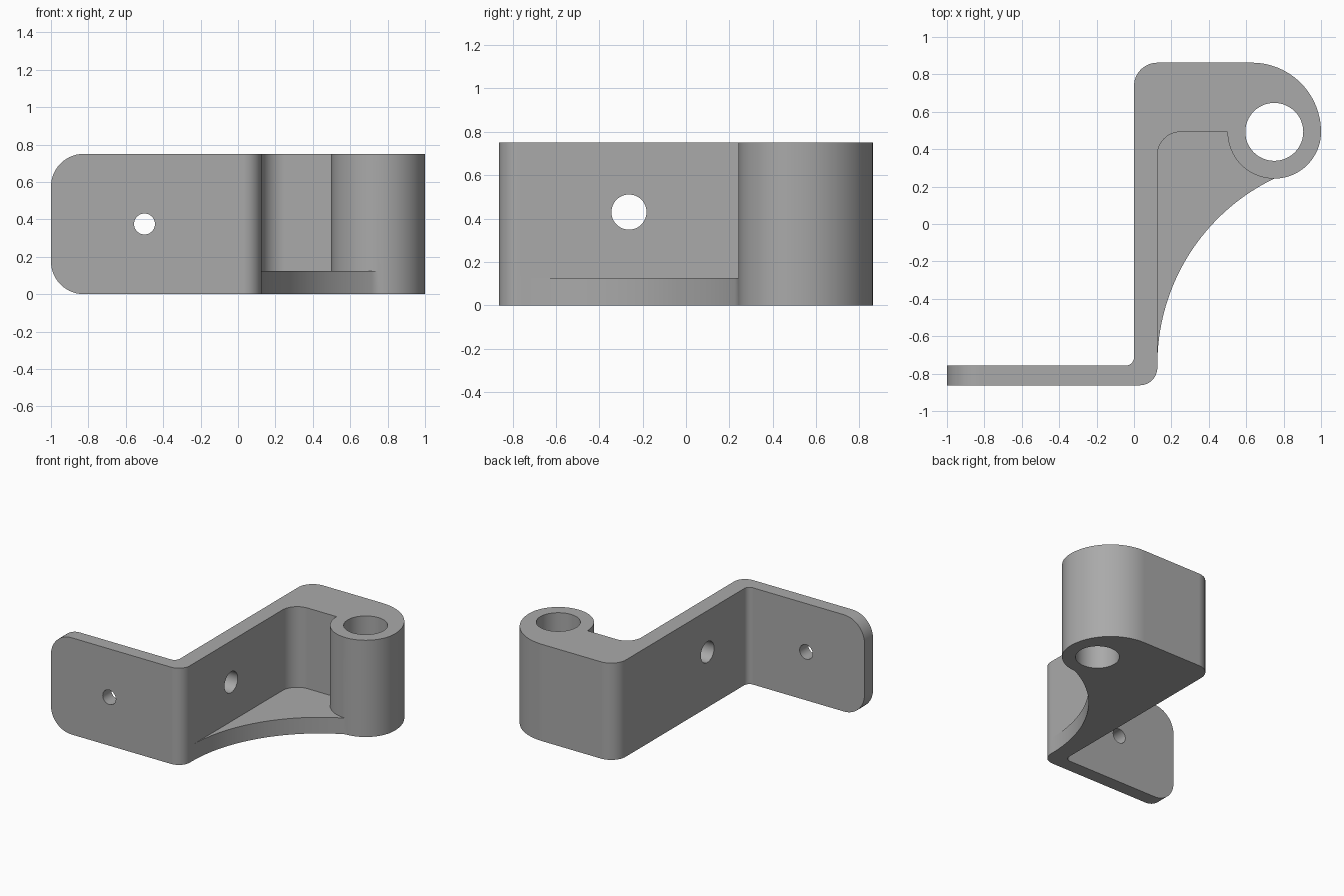
import bpy, bmesh
from math import radians, sin, cos, pi, atan2
from mathutils import Matrix

if "Cube" in bpy.data.objects:
    bpy.data.objects.remove(bpy.data.objects["Cube"])

HEIGHT, BACK = 0.75, 0.8625
PIVOT = (0.75, 0.4925)
BOSS_R = 0.25
ARM = 0.125


def arc(cx, cy, r, start, end, steps=12):
    angles = [radians(start + (end - start) * i / steps) for i in range(steps + 1)]
    return [(cx + r * cos(a), cy + r * sin(a)) for a in angles]


def extrude(name, profile, z0, z1):
    bm = bmesh.new()
    face = bm.faces.new([bm.verts.new((x, y, z0)) for x, y in profile])
    top = bmesh.ops.extrude_face_region(bm, geom=[face])["geom"]
    bmesh.ops.translate(bm, vec=(0, 0, z1 - z0),
                        verts=[v for v in top if isinstance(v, bmesh.types.BMVert)])
    bmesh.ops.recalc_face_normals(bm, faces=bm.faces)
    return finish(name, bm)


def finish(name, bm):
    mesh = bpy.data.meshes.new(name)
    bm.to_mesh(mesh)
    bm.free()
    obj = bpy.data.objects.new(name, mesh)
    bpy.context.collection.objects.link(obj)
    return obj


def drill(name, radius, depth, location, axis):
    bm = bmesh.new()
    turn = {"X": Matrix.Rotation(pi / 2, 4, "Y"), "Y": Matrix.Rotation(pi / 2, 4, "X"),
            "Z": Matrix.Identity(4)}[axis]
    bmesh.ops.create_cone(bm, cap_ends=True, segments=48, radius1=radius, radius2=radius,
                          depth=depth, matrix=Matrix.Translation(location) @ turn)
    return finish(name, bm)


# Outline: plate, rounded bend, curved web edge, boss, rounded back, inner bend
R = 1.101
web_centre = (ARM + R, -0.75)
web_end = atan2(PIVOT[1] - BOSS_R - web_centre[1], PIVOT[0] - web_centre[0])
outline = [(-1, -BACK)]
outline += arc(0.03, -0.7675, 0.095, -90, 0)
outline += arc(*web_centre, R, 180, web_end * 180 / pi, 32)[:-1]
outline += arc(*PIVOT, BOSS_R, -90, 0, 20)
outline += arc(0.63, PIVOT[1], 0.37, 0, 90, 24)[1:]
outline += arc(0.125, BACK - 0.125, 0.125, 90, 180)
outline += arc(-0.045, -0.7125, 0.045, 0, -90)
outline += [(-1, -0.7575)]
bracket = extrude("bracket", outline, 0, HEIGHT)

# Rounded free corners of the plate
bm = bmesh.new()
bm.from_mesh(bracket.data)
corners = [e for e in bm.edges if all(v.co.x < -0.99 for v in e.verts)
           and abs(e.verts[0].co.z - e.verts[1].co.z) < 0.01]
bmesh.ops.bevel(bm, geom=corners, offset=0.175, segments=14, profile=0.5, affect="EDGES")
bm.to_mesh(bracket.data)
bm.free()

# Pocket above the web, following the arm and the boss
pocket = [(ARM, -0.84)]
pocket += arc(ARM + 0.125, PIVOT[1] - 0.125, 0.125, 180, 90)
pocket += arc(*PIVOT, BOSS_R, 180, 270, 20)
pocket += [(PIVOT[0], -0.84)]
cutters = [
    extrude("pocket_cutter", pocket, 0.125, HEIGHT + 0.1),
    drill("boss_bore", 0.155, 2, (*PIVOT, 0.375), "Z"),
    drill("plate_hole", 0.056, 0.4, (-0.5, -0.81, 0.375), "Y"),
    drill("arm_hole", 0.081, 0.3, (ARM / 2, -0.263, 0.43), "X"),
]

bpy.context.view_layer.objects.active = bracket
for cutter in cutters:
    cutter.hide_render = True
    mod = bracket.modifiers.new(cutter.name, "BOOLEAN")
    mod.operation, mod.solver, mod.object = "DIFFERENCE", "EXACT", cutter
    bpy.ops.object.modifier_apply(modifier=mod.name)
    bpy.data.objects.remove(cutter)

# Smooth curves with crisp edges
bpy.ops.object.select_all(action="DESELECT")
bracket.select_set(True)
bpy.ops.object.shade_smooth_by_angle(angle=radians(30))
weighted = bracket.modifiers.new("flat_faces", "WEIGHTED_NORMAL")
weighted.keep_sharp = True

# Plain grey
grey = bpy.data.materials.new("grey")
grey.use_nodes = True
colour = (0.4, 0.4, 0.4, 1)
grey.diffuse_color = colour
grey.node_tree.nodes["Principled BSDF"].inputs["Base Color"].default_value = colour
bracket.data.materials.clear()
bracket.data.materials.append(grey)
